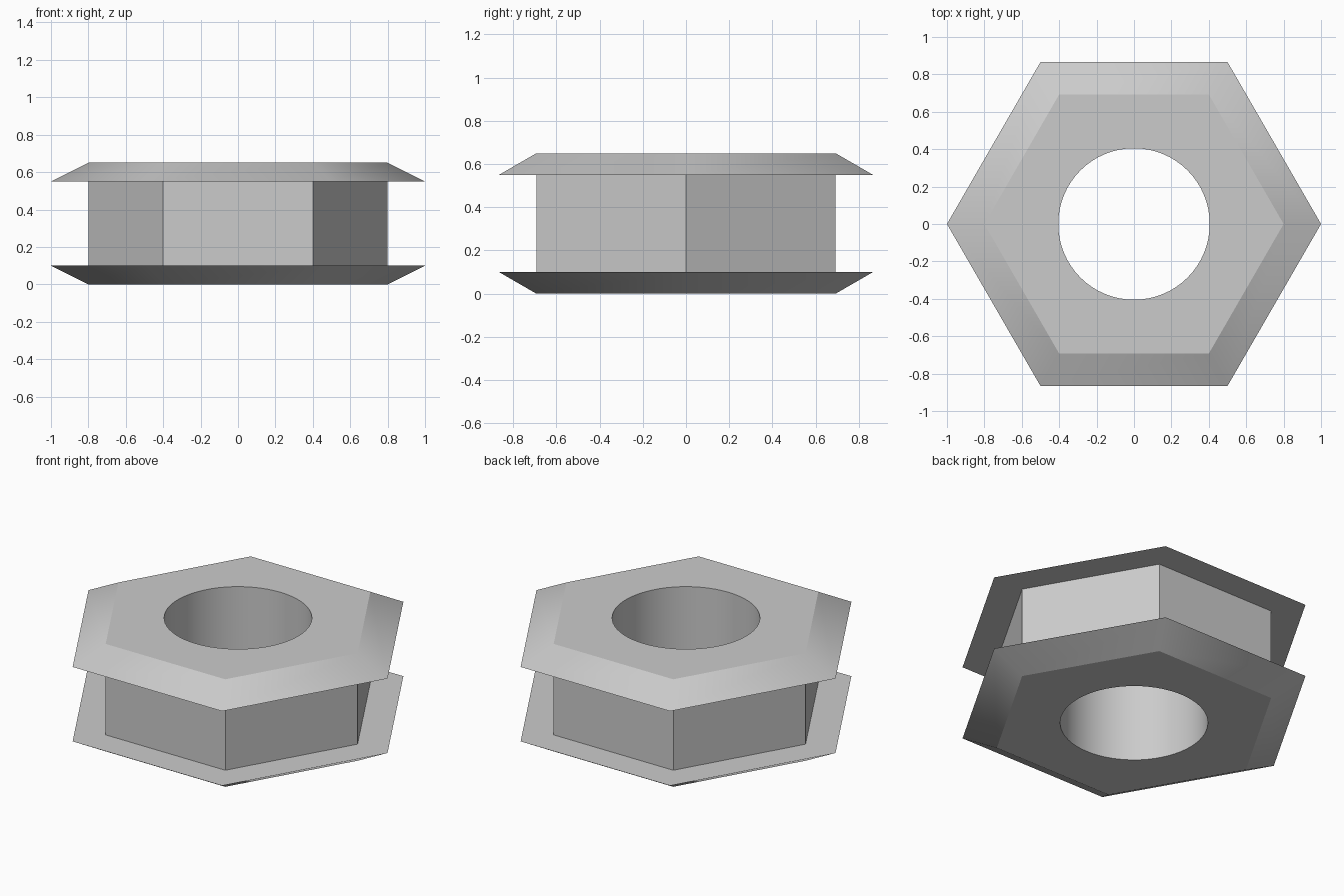
import bpy, bmesh
from math import cos, sin, tau, radians

cube = bpy.data.objects.get("Cube")
if cube:
    bpy.data.objects.remove(cube, do_unlink=True)

# Plain steel grey
steel = bpy.data.materials.new("steel_grey")
steel.use_nodes = True
colour = (0.6, 0.6, 0.6, 1)
steel.diffuse_color = colour
steel.node_tree.nodes["Principled BSDF"].inputs["Base Color"].default_value = colour

HEIGHT, BORE = 0.65, 0.405
# Outer profile (radius, z): lower flange, waist, upper flange
PROFILE = [(0.8, 0), (1, 0.1), (0.8, 0.1), (0.8, 0.55), (1, 0.55), (0.8, HEIGHT)]

bm = bmesh.new()


def ring(radius, z, sides):
    return [bm.verts.new((radius * cos(tau * i / sides), radius * sin(tau * i / sides), z))
            for i in range(sides)]


def bridge(a, b):
    n = len(a)
    for i in range(n):
        bm.faces.new((a[i], a[(i + 1) % n], b[(i + 1) % n], b[i]))


def loop_edges(verts):
    return [bm.edges.get((verts[i - 1], verts[i])) for i in range(len(verts))]


# Hexagonal outside
outer = [ring(r, z, 6) for r, z in PROFILE]
for low, high in zip(outer, outer[1:]):
    bridge(low, high)

# Round bore
bore_low, bore_high = ring(BORE, 0, 64), ring(BORE, HEIGHT, 64)
bridge(bore_high, bore_low)

# Flat ends between hexagon and bore
for hexagon, hole, up in ((outer[0], bore_low, -1), (outer[-1], bore_high, 1)):
    bmesh.ops.triangle_fill(bm, use_beauty=True, normal=(0, 0, up),
                            edges=loop_edges(hexagon) + loop_edges(hole))
bmesh.ops.recalc_face_normals(bm, faces=bm.faces)

mesh = bpy.data.meshes.new("hex_nut")
bm.to_mesh(mesh)
bm.free()
mesh.materials.append(steel)
nut = bpy.data.objects.new("flanged_hex_nut", mesh)
bpy.context.collection.objects.link(nut)

# Soft corners on the sloped rims, crisp edges elsewhere
bpy.ops.object.select_all(action="DESELECT")
nut.select_set(True)
bpy.context.view_layer.objects.active = nut
bpy.ops.object.shade_smooth_by_angle(angle=radians(29.5))
